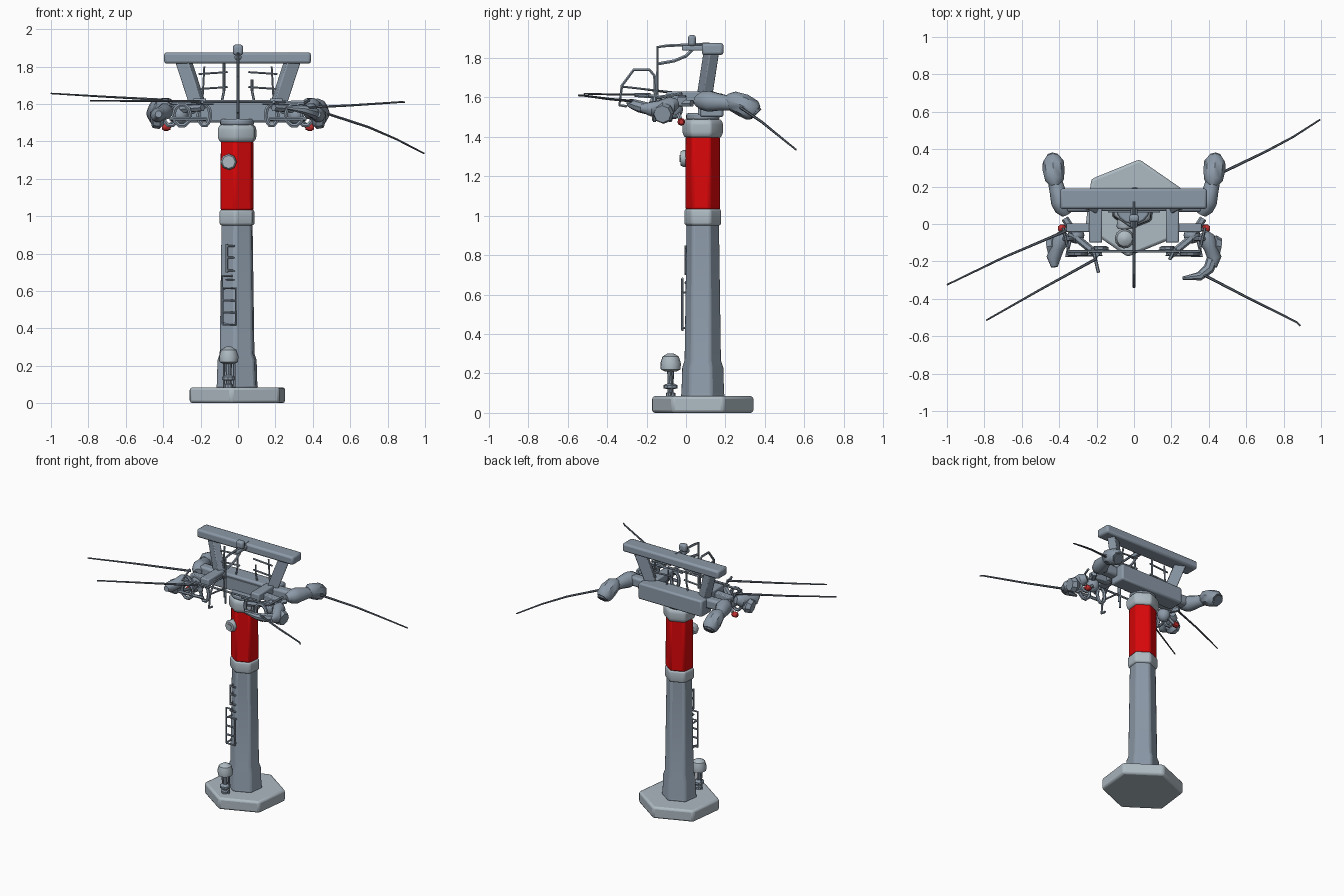
import bpy, bmesh, math
from mathutils import Vector


def mat(name, col):
    m = bpy.data.materials.new(name)
    m.diffuse_color = (*col, 1)
    return m


PALE = mat("pale grey", (0.42, 0.49, 0.54))
STEEL = mat("steel grey", (0.26, 0.32, 0.39))
DARK = mat("dark grey", (0.13, 0.16, 0.20))
RED = mat("red", (0.70, 0.002, 0.003))
DULL = mat("dull red", (0.55, 0.03, 0.03))
CX, CY, TURN = -0.005, 0.085, math.radians(83.5)


def finish(ob, m, bevel=0, angle=35):
    ob.data.materials.clear()
    ob.data.materials.append(m)
    bpy.ops.object.select_all(action='DESELECT')
    ob.select_set(True)
    bpy.context.view_layer.objects.active = ob
    if bevel:
        b = ob.modifiers.new("bevel", 'BEVEL')
        b.width, b.segments, b.limit_method = bevel, 2, 'ANGLE'
        b.angle_limit = math.radians(25)
    bpy.ops.object.shade_smooth_by_angle(angle=math.radians(angle))
    return ob


def from_bmesh(name, bm, m, bevel=0, angle=35):
    bmesh.ops.recalc_face_normals(bm, faces=bm.faces)
    me = bpy.data.meshes.new(name)
    bm.to_mesh(me)
    bm.free()
    ob = bpy.data.objects.new(name, me)
    bpy.context.collection.objects.link(ob)
    return finish(ob, m, bevel, angle)


def stack(name, profile, m, c=(CX, CY), sides=6, phase=TURN, bevel=0.01, wide=1.07):
    """Turned solid from (radius, height) pairs, slightly widened in x."""
    bm = bmesh.new()
    rings = [[bm.verts.new((c[0] + wide * r * math.cos(phase + i * math.tau / sides),
                            c[1] + r * math.sin(phase + i * math.tau / sides), z))
              for i in range(sides)] for r, z in profile]
    for a, b in zip(rings, rings[1:]):
        for i in range(sides):
            j = (i + 1) % sides
            bm.faces.new((a[i], a[j], b[j], b[i]))
    bm.faces.new(rings[0][::-1])
    bm.faces.new(rings[-1])
    return from_bmesh(name, bm, m, bevel)


def box(name, lo, hi, m, bevel=0.008):
    bm = bmesh.new()
    bmesh.ops.create_cube(bm, size=1)
    for v in bm.verts:
        v.co = [lo[k] + (v.co[k] + 0.5) * (hi[k] - lo[k]) for k in range(3)]
    return from_bmesh(name, bm, m, bevel)


def beam(name, a, b, w, d, m, bevel=0.006):
    """Square bar between two points."""
    a, b = Vector(a), Vector(b)
    bm = bmesh.new()
    bmesh.ops.create_cube(bm, size=1)
    q = (b - a).to_track_quat('Z', 'Y')
    for v in bm.verts:
        v.co = (a + b) / 2 + q @ Vector((v.co.x * w, v.co.y * d, v.co.z * (b - a).length))
    return from_bmesh(name, bm, m, bevel)


def tube(name, pts, r, m, radii=None, closed=False, res=1):
    """Round bar through points, with optional radius per point."""
    cu = bpy.data.curves.new(name, 'CURVE')
    cu.dimensions, cu.bevel_depth, cu.bevel_resolution = '3D', r, res
    cu.use_fill_caps = True
    sp = cu.splines.new('POLY')
    sp.points.add(len(pts) - 1)
    for i, p in enumerate(pts):
        sp.points[i].co = (*p, 1)
        sp.points[i].radius = radii[i] if radii else 1
    sp.use_cyclic_u = closed
    ob = bpy.data.objects.new(name, cu)
    bpy.context.collection.objects.link(ob)
    bpy.ops.object.select_all(action='DESELECT')
    ob.select_set(True)
    bpy.context.view_layer.objects.active = ob
    bpy.ops.object.convert(target='MESH')
    return finish(bpy.context.object, m, 0, 40)


def ball(name, c, s, m):
    bm = bmesh.new()
    bmesh.ops.create_uvsphere(bm, u_segments=12, v_segments=8, radius=1)
    for v in bm.verts:
        v.co = [c[k] + v.co[k] * s[k] for k in range(3)]
    return from_bmesh(name, bm, m)


# Foot and column
stack("base", [(0.262, 0), (0.262, 0.085)], PALE, c=(-0.003, CY), bevel=0.015)
stack("column", [(0.118, 0.08), (0.112, 0.1), (0.108, 0.23), (0.096, 0.265), (0.086, 0.96)],
      STEEL, bevel=0.012)
stack("collar", [(0.092, 0.95), (0.097, 0.965), (0.097, 1.02), (0.092, 1.035)], PALE)
stack("red_band", [(0.092, 1.03), (0.09, 1.405)], RED, bevel=0.012)
stack("cap", [(0.092, 1.395), (0.106, 1.415), (0.106, 1.472), (0.092, 1.49)], PALE)
stack("turntable", [(0.085, 1.485), (0.085, 1.52)], STEEL, sides=16)

# Valve on the band
tube("valve", [(-0.05, 0.03, 1.29), (-0.05, -0.012, 1.29), (-0.05, -0.028, 1.29)], 0.044, PALE,
     [0.8, 1, 0.8], res=2)
tube("valve_hub", [(-0.05, -0.02, 1.29), (-0.05, -0.033, 1.29)], 0.02, PALE)

# Domed vent beside the column
stack("vent_dome", [(0.03, 0.21), (0.05, 0.22), (0.053, 0.25), (0.042, 0.285), (0.015, 0.302)],
      PALE, c=(-0.05, -0.078), sides=12, bevel=0, wide=1)
stack("vent_stem", [(0.024, 0.08), (0.024, 0.1), (0.015, 0.105), (0.015, 0.12), (0.036, 0.125),
                    (0.036, 0.14), (0.015, 0.15), (0.018, 0.215)], STEEL,
      c=(-0.05, -0.078), sides=10, bevel=0, wide=1)
for x in (-0.075, -0.02):
    tube("vent_brace", [(x, -0.078, 0.22), (x, -0.07, 0.14), (x, -0.078, 0.085)], 0.006, STEEL)

# Ladder frame and pegs on the column front
lx0, lx1, ly = -0.083, -0.013, -0.018
tube("ladder_frame", [(lx0, ly, 0.42), (lx1, ly, 0.42), (lx1, ly, 0.615), (lx0, ly, 0.615),
                      (lx0, ly, 0.68), (-0.03, ly, 0.68)], 0.0065, STEEL)
tube("ladder_side", [(lx0, ly, 0.42), (lx0, ly, 0.62)], 0.0065, STEEL)
for z in (0.485, 0.55):
    tube("ladder_rung", [(lx0, ly, z), (lx1, ly, z)], 0.0065, STEEL)
for z in (0.43, 0.61):
    for x in (lx0 + 0.01, lx1):
        tube("ladder_bracket", [(x, ly, z), (x, 0.04, z)], 0.006, STEEL)
for z in (0.66, 0.71, 0.78, 0.84):
    tube("peg", [(-0.06, 0.03, z), (-0.06, -0.004, z), (-0.02, -0.004, z), (-0.02, 0.02, z)],
         0.006, STEEL)
tube("peg_rail", [(-0.06, -0.003, 0.7), (-0.06, -0.003, 0.85)], 0.006, STEEL)

# Head: rear chassis, side arms and top beam
box("chassis", (-0.26, 0.07, 1.5), (0.26, 0.19, 1.62), STEEL, 0.012)
box("chassis_front_plate", (-0.14, 0.062, 1.51), (0.14, 0.071, 1.6), STEEL, 0)
box("top_beam", (-0.395, 0.08, 1.815), (0.39, 0.19, 1.876), STEEL, 0.014)

for s in (-1, 1):
    # Upright struts and side arms
    beam("strut", (s * 0.21, 0.09, 1.58), (s * 0.295, 0.13, 1.84), 0.055, 0.075, STEEL)
    box("side_arm", (s * 0.205 - 0.035, -0.1, 1.575), (s * 0.205 + 0.035, 0.09, 1.63), STEEL)
    beam("shoulder", (s * 0.22, 0.1, 1.58), (s * 0.38, 0.1, 1.585), 0.07, 0.07, STEEL, 0.015)
    beam("front_outrigger", (s * 0.2, -0.02, 1.59), (s * 0.36, -0.02, 1.58), 0.045, 0.045, STEEL)
    # Rear pods, angled downward at the tip
    tube("rear_pod_arm", [(s * 0.36, 0.05, 1.58), (s * 0.375, 0.08, 1.583), (s * 0.39, 0.12, 1.58),
                          (s * 0.41, 0.18, 1.575), (s * 0.425, 0.24, 1.57)], 0.05, STEEL,
         [0.5, 0.95, 1.1, 0.85, 0.75], res=3)
    tube("rear_pod", [(s * 0.42, 0.205, 1.59), (s * 0.424, 0.235, 1.582), (s * 0.43, 0.29, 1.56),
                      (s * 0.432, 0.335, 1.535), (s * 0.434, 0.352, 1.522)], 0.056, STEEL,
         [0.5, 0.9, 1.05, 1, 0.75], res=2)
    tube("rear_pod_lens", [(s * 0.434, 0.335, 1.537), (s * 0.435, 0.357, 1.515)], 0.036, DARK, res=2)
    # Front pods with hooked tips
    tube("front_pod", [(s * 0.37, -0.05, 1.57), (s * 0.39, -0.08, 1.56), (s * 0.41, -0.13, 1.55),
                       (s * 0.43, -0.18, 1.54), (s * 0.425, -0.23, 1.545)], 0.045, STEEL,
         [0.6, 1, 0.8, 0.85, 0.4], res=3)
    tube("front_pod_head", [(s * 0.405, -0.11, 1.525), (s * 0.43, -0.115, 1.52),
                            (s * 0.462, -0.12, 1.515)], 0.055, STEEL, [0.7, 1, 0.8], res=2)
    # Diagonal braces and looped guards
    tube("brace", [(s * 0.37, 0.03, 1.57), (s * 0.3, -0.08, 1.57), (s * 0.19, -0.17, 1.58)],
         0.02, STEEL)
    tube("brace_tip", [(s * 0.22, -0.13, 1.6), (s * 0.19, -0.26 if s < 0 else -0.19, 1.61)],
         0.009, STEEL)
    tube("lower_brace", [(s * 0.33, -0.03, 1.51), (s * 0.36, -0.17, 1.52), (s * 0.17, -0.16, 1.52)],
         0.011, STEEL)
    for cx, cy, rx in ((0.18, -0.13, 0.032), (0.3, -0.16, 0.045), (0.36, -0.08, 0.04)):
        ring = [(s * (cx + rx * math.cos(t * math.tau / 10)), cy,
                 1.54 + 0.058 * math.sin(t * math.tau / 10)) for t in range(10)]
        tube("guard_loop", ring, 0.012, STEEL, closed=True)
    tube("head_rail", [(s * 0.13, -0.145, 1.6), (s * 0.35, -0.145, 1.6), (s * 0.38, -0.02, 1.62)],
         0.008, STEEL)
    ball("front_joint", (s * 0.31, -0.06, 1.54), (0.045, 0.045, 0.05), STEEL)
    tube("knob_stem", [(s * 0.33, -0.04, 1.52), (s * 0.37, -0.024, 1.478)], 0.012, STEEL)
    tube("red_knob", [(s * 0.362, -0.024, 1.476), (s * 0.375, -0.024, 1.476),
                      (s * 0.395, -0.024, 1.476), (s * 0.405, -0.024, 1.476)], 0.02, DULL,
         [0.7, 1, 1, 0.6], res=2)
    # Rungs hung under the beam
    tube("rung_post", [(s * 0.075, 0.1, 1.82 if s < 0 else 1.73), (s * 0.075, 0.1, 1.67),
                       (s * 0.085, 0.1, 1.62)], 0.007, STEEL)
    for z in (1.69, 1.77):
        tube("rung", [(s * 0.055, 0.1, z), (s * 0.21, 0.1, z - 0.01)], 0.006, STEEL)
    tube("rung_outer_post", [(s * 0.18, 0.1, 1.8), (s * 0.19, 0.1, 1.62)], 0.006, STEEL)

# Hook on the right front pod
tube("hook", [(0.42, -0.18, 1.54), (0.4, -0.24, 1.555), (0.35, -0.28, 1.57), (0.26, -0.29, 1.58)],
     0.03, STEEL, [1, 1, 0.8, 0.3], res=2)

# Cross rail, central mast and hoop
tube("cross_rail", [(-0.25, -0.145, 1.61), (0.25, -0.145, 1.61)], 0.007, STEEL)
tube("mast", [(0, -0.145, 1.52), (0, -0.145, 1.855), (0, -0.1, 1.862), (0, 0.12, 1.872)],
     0.008, STEEL)
tube("mast_brace", [(0, -0.145, 1.77), (0, -0.06, 1.785), (0, 0, 1.81), (0, 0.05, 1.86)],
     0.009, STEEL)
tube("hoop", [(0, -0.3, 1.555), (0, -0.338, 1.56), (0, -0.325, 1.66), (0, -0.265, 1.74),
              (0, -0.185, 1.74), (0, -0.16, 1.71), (0, -0.155, 1.57)], 0.008, STEEL)
tube("hoop_bar", [(0, -0.325, 1.655), (0, -0.15, 1.635)], 0.006, STEEL)
beam("spine", (0, -0.02, 1.85), (0, 0.1, 1.85), 0.035, 0.025, STEEL)
box("top_lamp", (-0.028, 0.01, 1.86), (0.028, 0.05, 1.917), STEEL, 0.014)

# Long thin rods
for path in ([(0.44, 0.26, 1.56), (0.7, 0.385, 1.475), (0.85, 0.465, 1.41), (0.995, 0.558, 1.335)],
             [(-0.36, -0.035, 1.62), (-0.7, -0.18, 1.638), (-1.0, -0.325, 1.656)],
             [(-0.2, -0.185, 1.615), (-0.5, -0.35, 1.615), (-0.79, -0.515, 1.618)],
             [(0.35, -0.26, 1.58), (0.6, -0.39, 1.592), (0.87, -0.525, 1.61), (0.89, -0.545, 1.61)]):
    n = len(path)
    tube("rod", path, 0.0065, DARK, [1.2 - 0.5 * i / (n - 1) for i in range(n)])
